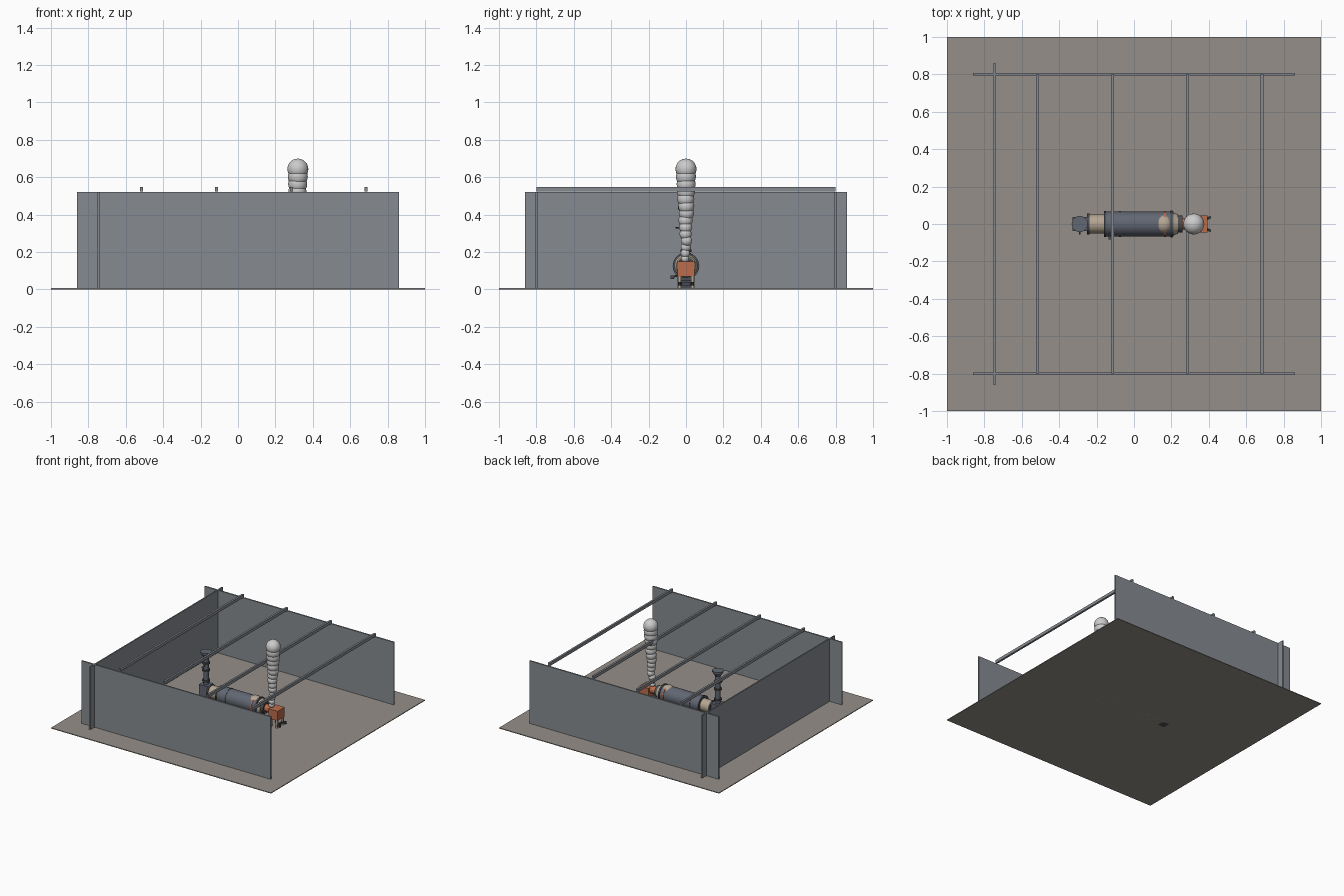
import bpy, math, random
from mathutils import Vector

if "Cube" in bpy.data.objects:
    bpy.data.objects.remove(bpy.data.objects["Cube"])
random.seed(4)

def mat(name, c):
    m = bpy.data.materials.new(name)
    m.diffuse_color = (*c, 1)
    m.use_nodes = True
    m.node_tree.nodes["Principled BSDF"].inputs["Base Color"].default_value = m.diffuse_color
    return m

FLOOR = mat("concrete", (0.30, 0.275, 0.25))
WALL = mat("panel_grey", (0.24, 0.26, 0.285))
STEEL = mat("blue_steel", (0.12, 0.135, 0.17))
DARK = mat("dark_iron", (0.07, 0.075, 0.085))
TAN = mat("tan_brick", (0.46, 0.38, 0.29))
RUST = mat("orange_iron", (0.50, 0.15, 0.07))
STEAM = mat("steam", (0.55, 0.55, 0.54))

def finish(name, m, smooth=False):
    o = bpy.context.object
    o.name = name
    o.data.materials.append(m)
    if smooth:
        bpy.ops.object.shade_smooth_by_angle(angle=math.radians(35))
    return o

def box(name, m, x0, x1, y0, y1, z0, z1):
    bpy.ops.mesh.primitive_cube_add(size=1, location=((x0+x1)/2, (y0+y1)/2, (z0+z1)/2))
    o = finish(name, m)
    o.scale = (x1-x0, y1-y0, z1-z0)
    return o

def rod(name, m, a, b, r1, r2=None, n=24):
    a, b = Vector(a), Vector(b)
    d = b - a
    bpy.ops.mesh.primitive_cone_add(vertices=n, radius1=r1, radius2=r1 if r2 is None else r2,
                                    depth=d.length, location=(a+b)/2,
                                    rotation=d.to_track_quat('Z', 'Y').to_euler())
    return finish(name, m, True)

def ball(name, m, p, r):
    bpy.ops.mesh.primitive_uv_sphere_add(segments=24, ring_count=14, radius=r, location=p)
    return finish(name, m, True)

# Bay: floor, two long walls, end wall, roof beams
box("floor", FLOOR, -1, 1, -1, 1, 0, 0.006)
for s, n in ((-1, "front"), (1, "rear")):
    box(n + "_wall", WALL, -0.86, 0.86, s*0.8-0.006, s*0.8+0.006, 0, 0.52)
box("end_wall", WALL, -0.75, -0.74, -0.86, 0.86, 0, 0.52)
for i in range(4):
    x = -0.515 + 0.4*i
    box("roof_beam", WALL, x-0.008, x+0.008, -0.8, 0.8, 0.522, 0.547)

# Horizontal boiler: shell, end collars and bands
ZC = 0.125
def ring(name, m, x0, x1, r0, r1=None):
    return rod(name, m, (x0, 0, ZC), (x1, 0, ZC), r0, r1, 32)
ring("boiler_shell", STEEL, -0.155, 0.21, 0.066)
ring("rear_collar", TAN, -0.245, -0.155, 0.05)
ring("rear_flange", DARK, -0.25, -0.238, 0.056)
ring("shell_rear_band", DARK, -0.16, -0.15, 0.07)
ring("shell_mid_band", STEEL, -0.08, -0.07, 0.069)
ring("hot_band", RUST, 0.16, 0.17, 0.07)
ring("front_band", DARK, 0.195, 0.207, 0.071)
ring("front_nose", TAN, 0.21, 0.235, 0.062, 0.052)
ring("front_flange", DARK, 0.228, 0.258, 0.046)
ring("burner_throat", RUST, 0.255, 0.315, 0.03)
d = ball("access_dome", TAN, (0.16, 0, ZC+0.03), 0.05)
d.scale = (1, 1, 0.9)

# Cradles and legs under the boiler
for x in (-0.2, -0.1, 0.1, 0.2):
    box("cradle", DARK, x-0.012, x+0.012, -0.045, 0.045, 0.045, 0.075)
    for s in (-1, 1):
        box("cradle_leg", TAN, x-0.01, x+0.01, s*0.038-0.007, s*0.038+0.007, 0, 0.06)

# Side valve
rod("valve_stem", DARK, (-0.125, 0, 0.09), (-0.125, -0.075, 0.065), 0.005, n=10)
box("valve_box", DARK, -0.135, -0.115, -0.084, -0.064, 0.056, 0.074)

# Exhaust stack at the rear
X = -0.29
box("stack_base", STEEL, X-0.038, X+0.038, -0.038, 0.038, 0.07, 0.175)
box("stack_foot", DARK, X-0.03, X+0.03, -0.03, 0.03, 0, 0.07)
rod("stack_pipe", STEEL, (X, 0, 0.17), (X, 0, 0.42), 0.02)
for z in (0.2, 0.285, 0.345):
    rod("stack_collar", DARK, (X, 0, z), (X, 0, z+0.012), 0.03)
rod("stack_funnel", STEEL, (X, 0, 0.395), (X, 0, 0.43), 0.02, 0.042)
rod("stack_cap", STEEL, (X, 0, 0.43), (X, 0, 0.442), 0.043)
rod("damper_handle", DARK, (X, 0, 0.33), (X, -0.055, 0.33), 0.004, n=8)

# Front burner block with feet and tap handles
box("burner_block", RUST, 0.31, 0.392, -0.046, 0.046, 0.07, 0.148)
for s in (-1, 1):
    for x in (0.325, 0.38):
        box("burner_leg", TAN, x-0.008, x+0.008, s*0.036-0.008, s*0.036+0.008, 0, 0.07)
    rod("tap", DARK, (0.385, s*0.025, 0.03), (0.41, s*0.035, 0.03), 0.005, n=10)
    rod("tap_head", DARK, (0.405, s*0.035, 0.02), (0.405, s*0.035, 0.04), 0.008, n=10)
box("burner_crossbar", DARK, 0.376, 0.388, -0.044, 0.044, 0.022, 0.036)

# Steam plume: puffs growing with height
N = 14
for i in range(N):
    t = i/(N-1)
    p = (0.312 + 0.008*t + random.uniform(-0.006, 0.006)*(1-t),
         random.uniform(-0.006, 0.006)*(1-t), 0.165 + 0.478*t**1.1)
    ball("steam_puff", STEAM, p, 0.022 + 0.034*t)
